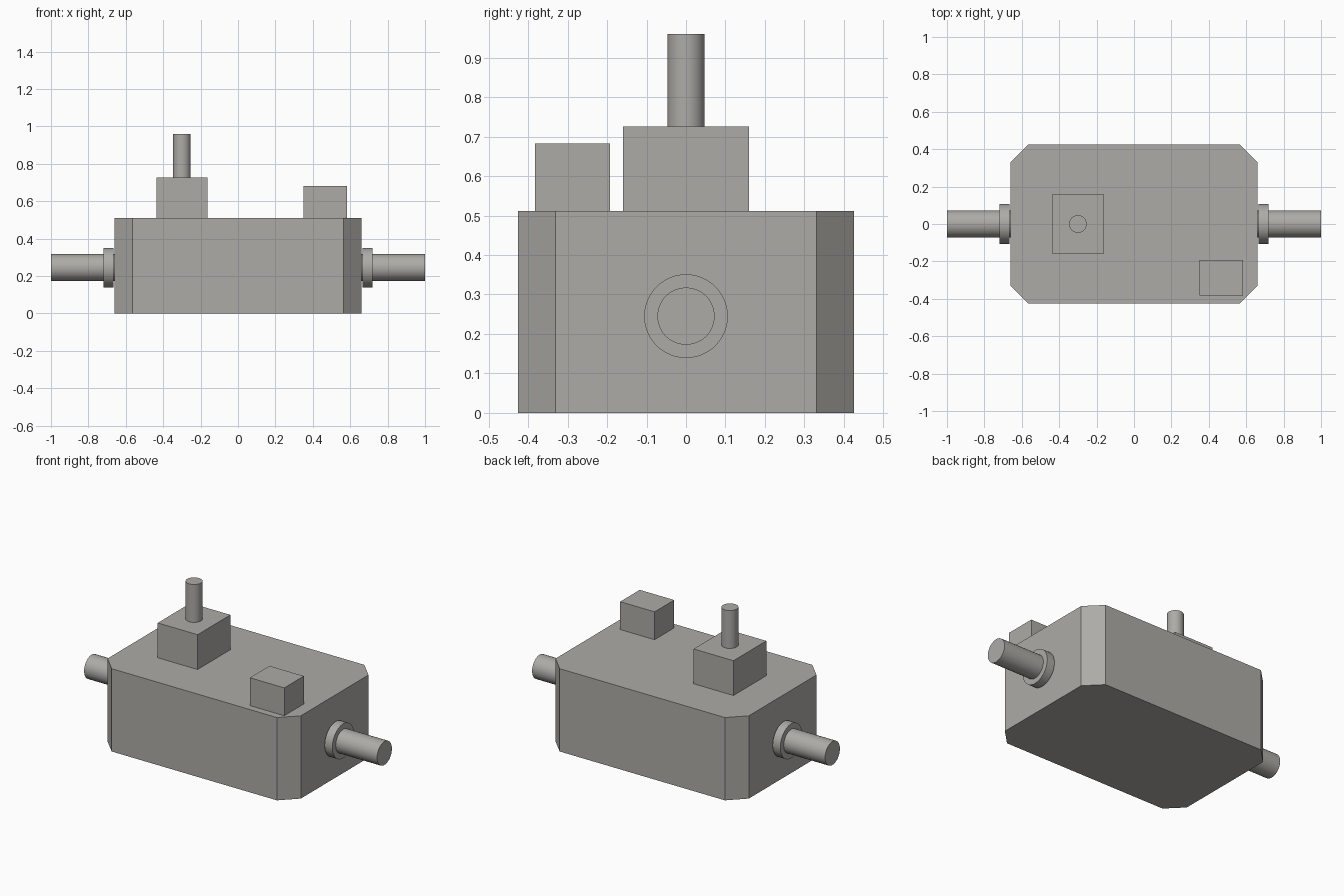
import bpy, bmesh, math
from mathutils import Matrix

cube = bpy.data.objects.get("Cube")
if cube:
    bpy.data.objects.remove(cube, do_unlink=True)

grey = bpy.data.materials.new("warm_grey")
grey.use_nodes = True
COLOUR = (0.42, 0.41, 0.385, 1)
grey.diffuse_color = COLOUR
grey.node_tree.nodes["Principled BSDF"].inputs["Base Color"].default_value = COLOUR


def finish(name, bm, smooth=False):
    mesh = bpy.data.meshes.new(name)
    bmesh.ops.recalc_face_normals(bm, faces=bm.faces)
    bm.to_mesh(mesh)
    bm.free()
    mesh.materials.append(grey)
    obj = bpy.data.objects.new(name, mesh)
    bpy.context.collection.objects.link(obj)
    if smooth:
        bpy.ops.object.select_all(action='DESELECT')
        obj.select_set(True)
        bpy.context.view_layer.objects.active = obj
        bpy.ops.object.shade_smooth_by_angle(angle=math.radians(40))
    return obj


def prism(name, outline, z0, z1):
    bm = bmesh.new()
    base = bm.faces.new([bm.verts.new((x, y, z0)) for x, y in outline])
    top = bmesh.ops.extrude_face_region(bm, geom=[base])["geom"]
    verts = [g for g in top if isinstance(g, bmesh.types.BMVert)]
    bmesh.ops.translate(bm, verts=verts, vec=(0, 0, z1 - z0))
    return finish(name, bm)


def box(name, x0, x1, y0, y1, z0, z1):
    return prism(name, [(x0, y0), (x1, y0), (x1, y1), (x0, y1)], z0, z1)


def cylinder(name, radius, length, centre, axis='Z'):
    turn = Matrix.Rotation(math.pi / 2, 4, 'Y') if axis == 'X' else Matrix()
    bm = bmesh.new()
    bmesh.ops.create_cone(bm, cap_ends=True, segments=48, radius1=radius,
                          radius2=radius, depth=length,
                          matrix=Matrix.Translation(centre) @ turn)
    return finish(name, bm, smooth=True)


# Housing with cut vertical corners
W, D, H, CUT = 0.66, 0.426, 0.511, 0.096
corner = [(W, D - CUT), (W - CUT, D)]
half = corner + [(-x, y) for x, y in reversed(corner)]
prism("housing", half + [(-x, -y) for x, y in half], 0, H)

# Top blocks and upright pin
box("pin_block", -0.436, -0.164, -0.16, 0.16, H, 0.726)
cylinder("upright_pin", 0.047, 0.234, (-0.3, 0, 0.843))
box("small_block", 0.349, 0.584, -0.383, -0.192, H, 0.683)

# Side shafts with collars
SHAFT_Z = 0.245
for side, sign in (("left", 1), ("right", -1)):
    cylinder(side + "_shaft", 0.0725, 1 - W, (sign * (1 + W) / 2, 0, SHAFT_Z), 'X')
    cylinder(side + "_collar", 0.106, 0.052, (sign * 0.692, 0, SHAFT_Z), 'X')
